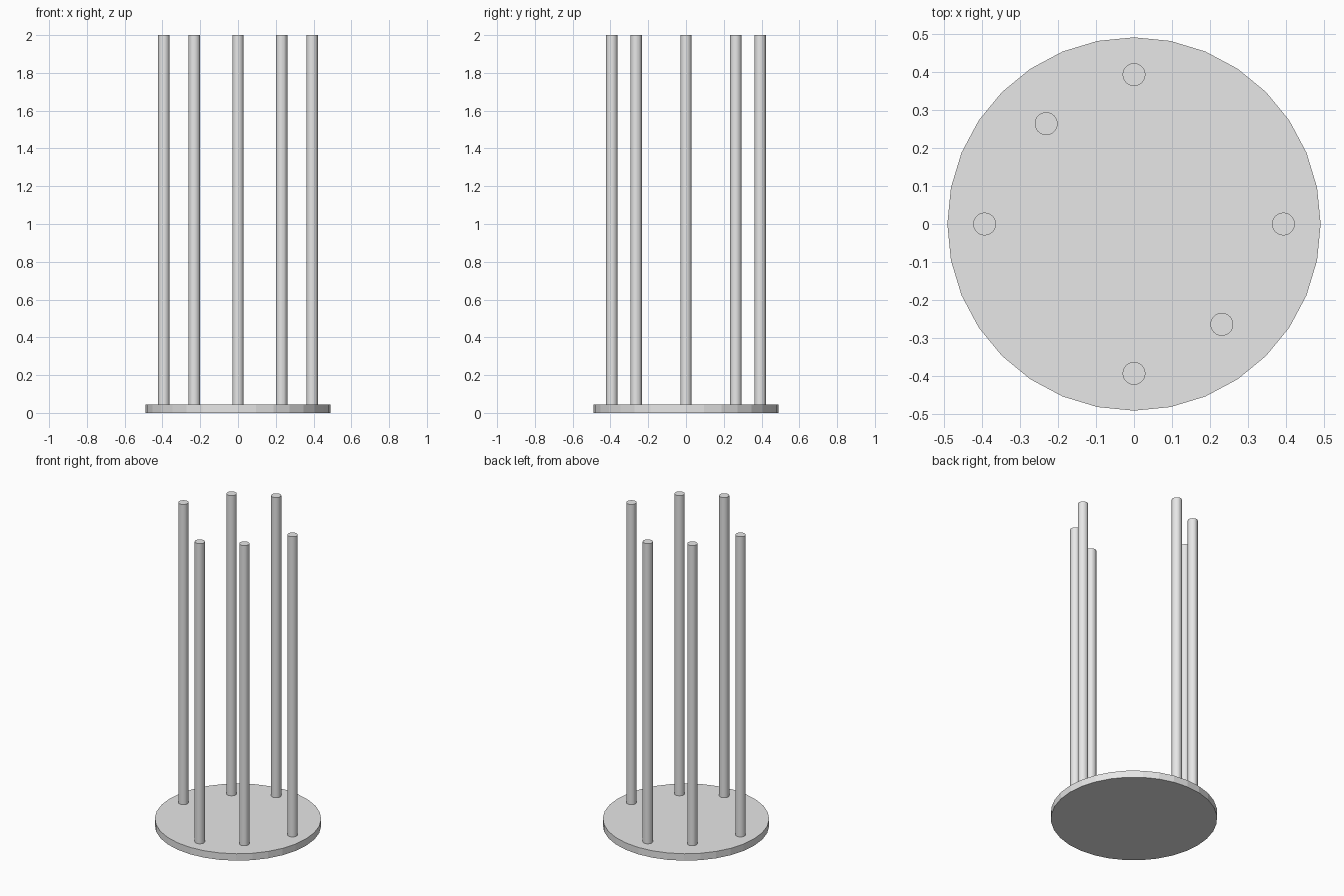
import bpy
from math import pi

cube = bpy.data.objects.get("Cube")
if cube:
    bpy.data.objects.remove(cube, do_unlink=True)

BASE_HEIGHT = 0.045
TOTAL_HEIGHT = 2.0

grey = bpy.data.materials.new("light_grey")
grey.use_nodes = True
colour = (0.8, 0.8, 0.8, 1)
grey.diffuse_color = colour
grey.node_tree.nodes["Principled BSDF"].inputs["Base Color"].default_value = colour


def cylinder(name, x, y, radius, bottom, top):
    """Upright 32-sided flat-shaded cylinder between two heights."""
    bpy.ops.mesh.primitive_cylinder_add(
        vertices=32, radius=radius, depth=top - bottom,
        location=(x, y, (bottom + top) / 2))
    obj = bpy.context.object
    obj.name = name
    obj.data.materials.append(grey)
    return obj


# Round base plate
cylinder("base_plate", 0, 0, 0.491, 0, BASE_HEIGHT)

# Upright poles: four on the axes, two on a diagonal
poles = {
    "left_pole": (0.393, 0),
    "right_pole": (-0.393, 0),
    "back_pole": (0, 0.393),
    "front_pole": (0, -0.393),
    "back_right_pole": (-0.231, 0.264),
    "front_left_pole": (0.231, -0.264),
}
for name, (x, y) in poles.items():
    cylinder(name, x, y, 0.03, BASE_HEIGHT, TOTAL_HEIGHT)
